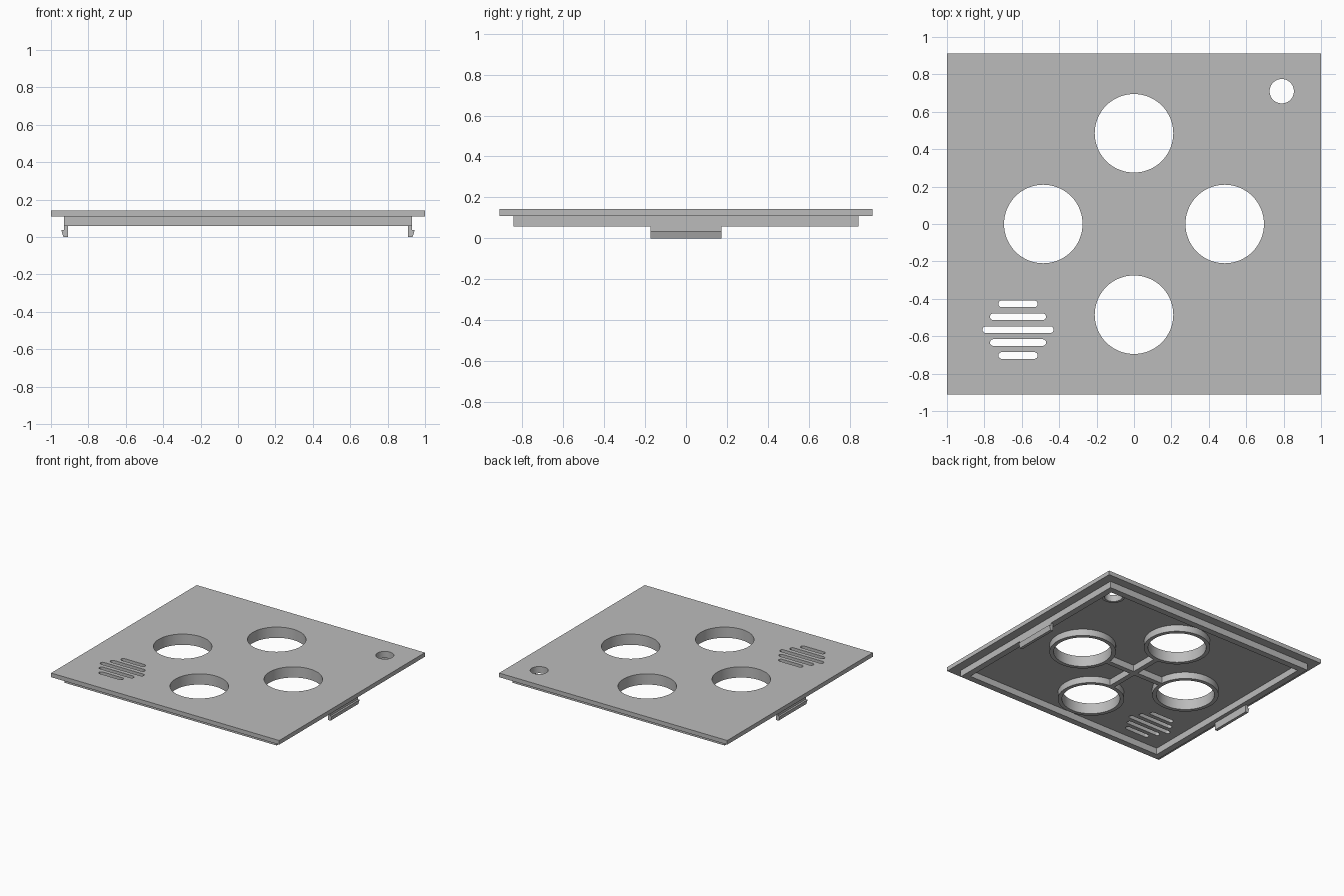
import bpy, bmesh
from math import cos, sin, pi

cube = bpy.data.objects.get("Cube")
if cube:
    bpy.data.objects.remove(cube, do_unlink=True)

grey = bpy.data.materials.new("plain grey")
grey.use_nodes = True
grey.diffuse_color = (0.5, 0.5, 0.5, 1)
grey.node_tree.nodes["Principled BSDF"].inputs["Base Color"].default_value = (0.5, 0.5, 0.5, 1)

TOP, UNDER, RIM_BOTTOM = 0.143, 0.11, 0.058


def finish(obj):
    """Weld, fix normals, colour and shade a mesh object."""
    bm = bmesh.new()
    bm.from_mesh(obj.data)
    bmesh.ops.remove_doubles(bm, verts=bm.verts, dist=1e-5)
    bmesh.ops.recalc_face_normals(bm, faces=bm.faces)
    bm.to_mesh(obj.data)
    bm.free()
    obj.data.materials.clear()
    obj.data.materials.append(grey)
    bpy.ops.object.select_all(action='DESELECT')
    obj.select_set(True)
    bpy.context.view_layer.objects.active = obj
    bpy.ops.object.shade_smooth_by_angle(angle=pi / 6)


def slab(name, loops, z0, z1):
    """Flat outline with holes, extruded from z0 to z1."""
    curve = bpy.data.curves.new(name, 'CURVE')
    curve.dimensions = '2D'
    curve.fill_mode = 'BOTH'
    curve.extrude = (z1 - z0) / 2
    for loop in loops:
        spline = curve.splines.new('POLY')
        spline.points.add(len(loop) - 1)
        for point, (x, y) in zip(spline.points, loop):
            point.co = (x, y, 0, 1)
        spline.use_cyclic_u = True
    temp = bpy.data.objects.new(name + "_outline", curve)
    bpy.context.collection.objects.link(temp)
    mesh = bpy.data.meshes.new_from_object(
        temp.evaluated_get(bpy.context.evaluated_depsgraph_get()))
    bpy.data.objects.remove(temp, do_unlink=True)
    obj = bpy.data.objects.new(name, mesh)
    obj.location.z = (z0 + z1) / 2
    bpy.context.collection.objects.link(obj)
    finish(obj)
    return obj


def rect(hx, hy, cx=0, cy=0):
    return [(cx - hx, cy - hy), (cx + hx, cy - hy), (cx + hx, cy + hy), (cx - hx, cy + hy)]


def circle(cx, cy, r, n=64):
    return [(cx + r * cos(2 * pi * i / n), cy + r * sin(2 * pi * i / n)) for i in range(n)]


def slot(cx, cy, half, r, n=8):
    """Rounded slot along x."""
    ends = []
    for side in (1, -1):
        for i in range(n + 1):
            a = -pi / 2 + pi * i / n
            ends.append((cx + side * (half - r + r * cos(a)), cy + side * r * sin(a)))
    return ends


# Panel with four large holes, one small hole and the vent slots
centres = [(0.485, 0), (0, 0.485), (-0.485, 0), (0, -0.485)]
small = (0.79, 0.71)
vents = [slot(-0.62, -0.565 + 0.069 * i, half, 0.018)
         for i, half in zip(range(-2, 3), (0.105, 0.15, 0.19, 0.15, 0.105))]
slab("panel", [rect(1, 0.912)] + [circle(x, y, 0.21) for x, y in centres]
     + [circle(*small, 0.065)] + vents, UNDER, TOP)

# Rim under the panel
slab("rim", [rect(0.93, 0.843), rect(0.88, 0.793)], RIM_BOTTOM, UNDER)

# Collars round the holes
for i, (x, y) in enumerate(centres):
    slab(f"hole_collar_{i + 1}", [circle(x, y, 0.24), circle(x, y, 0.21)], RIM_BOTTOM, UNDER)
slab("small_collar", [circle(*small, 0.085), circle(*small, 0.065)], 0.09, UNDER)

# Cross rib joining the collars
arm, w = 0.247, 0.02
quarter = [(arm, -w), (arm, w), (w, w)]
cross = []
for turn in range(4):
    cross += quarter
    quarter = [(-y, x) for x, y in quarter]
slab("cross_rib", [cross], RIM_BOTTOM, UNDER)

# Barbed snap clips on both sides
barb = [(0.91, 0.06), (0.93, 0.06), (0.93, 0.037), (0.945, 0.037), (0.933, 0), (0.91, 0)]
for name, side in (("left_clip", 1), ("right_clip", -1)):
    bm = bmesh.new()
    face = bm.faces.new([bm.verts.new((side * x, -0.173, z)) for x, z in barb])
    moved = bmesh.ops.extrude_face_region(bm, geom=[face])["geom"]
    bmesh.ops.translate(bm, vec=(0, 0.346, 0),
                        verts=[g for g in moved if isinstance(g, bmesh.types.BMVert)])
    mesh = bpy.data.meshes.new(name)
    bm.to_mesh(mesh)
    bm.free()
    clip = bpy.data.objects.new(name, mesh)
    bpy.context.collection.objects.link(clip)
    finish(clip)
